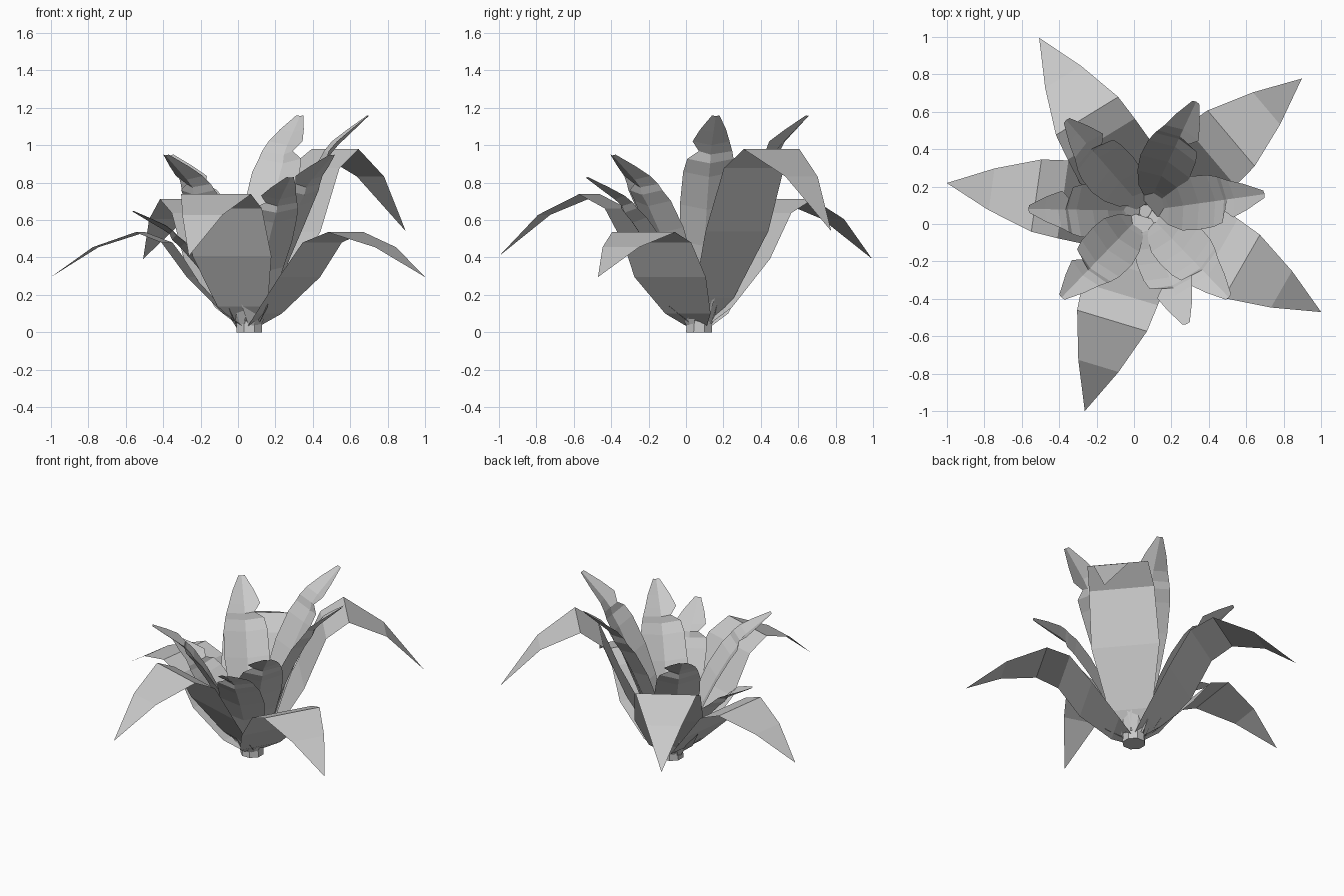
import bpy
import bmesh
import math
from mathutils import Vector

cube = bpy.data.objects.get("Cube")
if cube:
    bpy.data.objects.remove(cube, do_unlink=True)

CENTRE = Vector((0.06, 0.07, 0))

grey = bpy.data.materials.new("plain grey")
grey.use_nodes = True
COLOUR = (0.588, 0.588, 0.588, 1)
grey.diffuse_color = COLOUR
grey.node_tree.nodes["Principled BSDF"].inputs["Base Color"].default_value = COLOUR


def finish(bm, name):
    mesh = bpy.data.meshes.new(name)
    bm.to_mesh(mesh)
    bm.free()
    mesh.materials.append(grey)
    obj = bpy.data.objects.new(name, mesh)
    bpy.context.collection.objects.link(obj)
    return obj


def leaf(name, profile, degrees, height, reach=1.0, fold=0.0):
    """Strip of (distance, height, left, right) rows, optionally creased along the middle."""
    angle = math.radians(degrees)
    out = Vector((math.cos(angle), math.sin(angle), 0))
    side = Vector((-out.y, out.x, 0))
    bm = bmesh.new()
    rows = []
    for dist, z, left, right in profile:
        mid = CENTRE + out * dist * reach + Vector((0, 0, z * height))
        if left + right == 0:
            rows.append([bm.verts.new(mid)])
            continue
        row = [bm.verts.new(mid - side * right)]
        if fold:
            depth = fold * (left + right)
            row.append(bm.verts.new(mid + out * depth - Vector((0, 0, depth))))
        row.append(bm.verts.new(mid + side * left))
        rows.append(row)
    for low, high in zip(rows, rows[1:]):
        if len(high) == 1:
            bm.faces.new((low[0], high[0], low[-1]))
            continue
        for i in range(len(low) - 1):
            bm.faces.new((low[i], high[i], high[i + 1], low[i + 1]))
    return finish(bm, name)


# Wide outer leaves that arch over and droop to a point
OUTER = [(d, z, w / 2, w / 2) for d, z, w in [
    (0.03, 0.035, 0.13), (0.12, 0.10, 0.28), (0.31, 0.295, 0.44),
    (0.45, 0.48, 0.42), (0.595, 0.535, 0.39), (0.84, 0.455, 0.225),
    (1.085, 0.295, 0)]]
outer_leaves = [("back_right", 121.5, 1.33, 1.0), ("back_left", 40.2, 1.83, 1.01),
                ("front_left", -29.9, 1.0, 1.0), ("front", -106.8, 1.38, 1.03),
                ("right", 172, 1.0, 0.987)]
for place, degrees, height, reach in outer_leaves:
    leaf("outer_leaf_" + place, OUTER, degrees, height, reach)

# Upright inner leaves: creased, smooth on the left, notched on the right
INNER = [(0.065, 0.05, 0.03, 0.03), (0.11, 0.20, 0.09, 0.09),
         (0.18, 0.42, 0.13, 0.13), (0.26, 0.59, 0.15, 0.14),
         (0.35, 0.74, 0.145, 0.135), (0.40, 0.80, 0.13, 0.12),
         (0.42, 0.835, 0.12, 0.06), (0.46, 0.88, 0.10, 0.10),
         (0.54, 0.935, 0.07, 0.07), (0.64, 1.0, 0.02, 0.02)]
inner_leaves = [(65, 1.16, 1.0), (8, 1.16, 1.0), (-46, 0.95, 1.0), (-70, 0.83, 1.0),
                (226, 0.95, 1.0), (179, 0.65, 0.97), (131, 0.95, 1.0)]
for number, (degrees, height, reach) in enumerate(inner_leaves, 1):
    leaf(f"inner_leaf_{number}", INNER, degrees, height, reach, fold=0.1)

# Short eight-sided stem with a hollow top
bm = bmesh.new()
rings = []
for radius, z in [(0.075, 0), (0.072, 0.06), (0.035, 0.01)]:
    ring = []
    for i in range(8):
        a = math.tau * (i + 0.5) / 8
        ring.append(bm.verts.new(CENTRE + Vector((radius * math.cos(a), radius * math.sin(a), z))))
    rings.append(ring)
for low, high in zip(rings, rings[1:]):
    for i in range(8):
        j = (i + 1) % 8
        bm.faces.new((low[i], low[j], high[j], high[i]))
bm.faces.new(rings[0][::-1])
bm.faces.new(rings[-1])
finish(bm, "stem")
